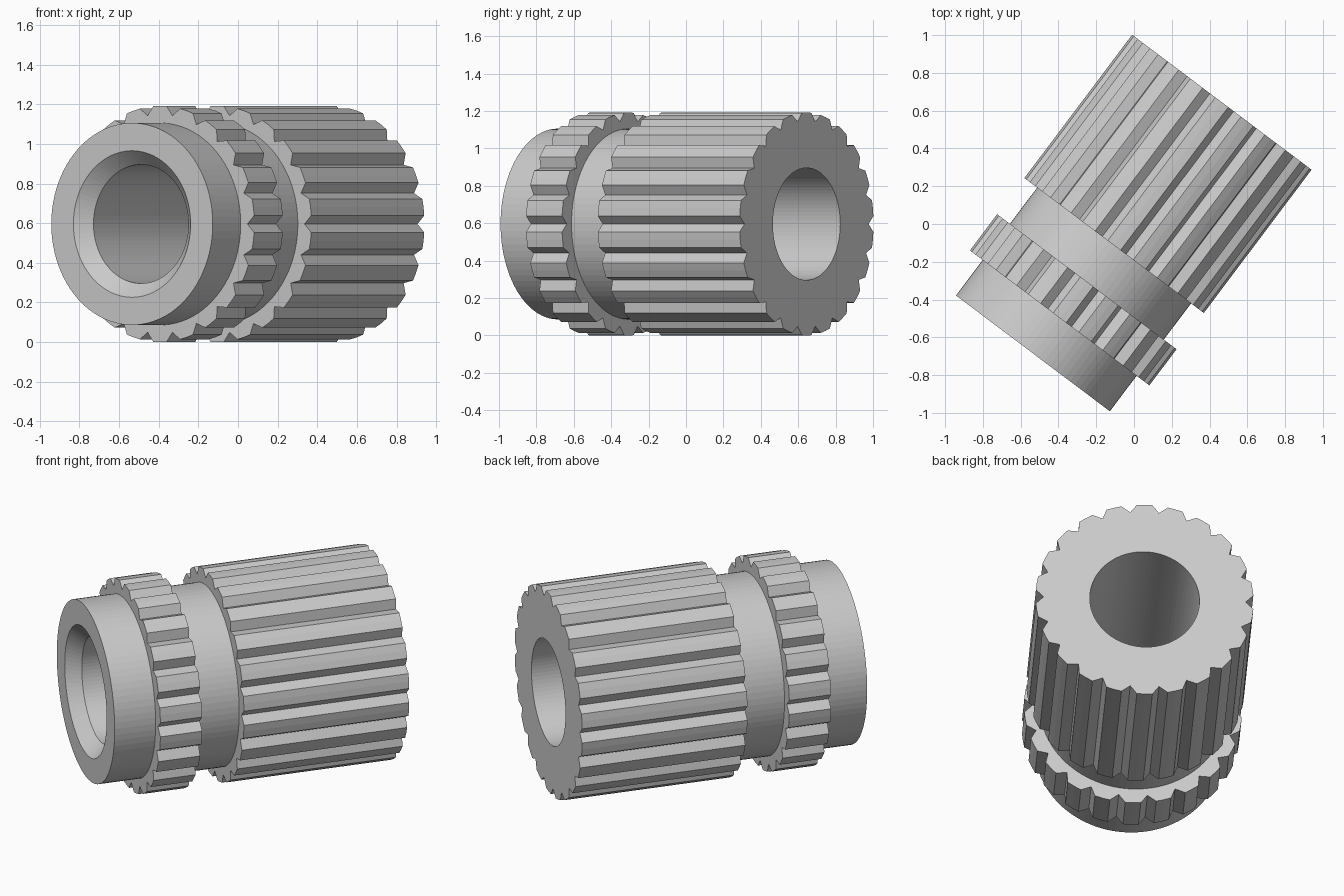
import bpy, bmesh, math
from mathutils import Vector

if "Cube" in bpy.data.objects:
    bpy.data.objects.remove(bpy.data.objects["Cube"])

TEETH = 22
ROOT, TIP = 0.552, 0.596      # knurl valley and crest radii
COLLAR, BORE, MOUTH = 0.51, 0.30, 0.37
START = Vector((-0.535, -0.685, 0.596))
AXIS = Vector((0.601, 0.799, 0))
SIDE = Vector((0.799, -0.601, 0))
UP = Vector((0, 0, 1))

# one tooth: fraction of the pitch, and whether the point is on the crest
TOOTH = [(0.0, False), (0.25, True), (0.5, True), (0.75, True)]


def add_ring(bm, dist, radius):
    """Ring of vertices round the axis; radius None gives the knurled outline."""
    ring = []
    for i in range(TEETH):
        for frac, crest in TOOTH:
            a = 2 * math.pi * (i + frac) / TEETH
            r = radius or (TIP if crest else ROOT)
            ring.append(bm.verts.new(START + AXIS * dist + r * (SIDE * math.cos(a) + UP * math.sin(a))))
    return ring


# closed profile along the axis: chamfered mouth, collar, narrow knurl, groove, long knurl, bore
profile = [
    (0.075, BORE), (0.0, MOUTH), (0.0, COLLAR),
    (0.235, COLLAR), (0.235, None), (0.475, None), (0.475, COLLAR),
    (0.715, COLLAR), (0.715, None), (1.664, None), (1.664, BORE),
]

bm = bmesh.new()
rings = [add_ring(bm, d, r) for d, r in profile]
for k, ring in enumerate(rings):
    nxt = rings[(k + 1) % len(rings)]
    n = len(ring)
    for j in range(n):
        bm.faces.new((ring[j], ring[(j + 1) % n], nxt[(j + 1) % n], nxt[j]))
bmesh.ops.recalc_face_normals(bm, faces=bm.faces)

mesh = bpy.data.meshes.new("knurled_insert")
bm.to_mesh(mesh)
bm.free()
bpy.context.collection.objects.link(bpy.data.objects.new("knurled_insert", mesh))
